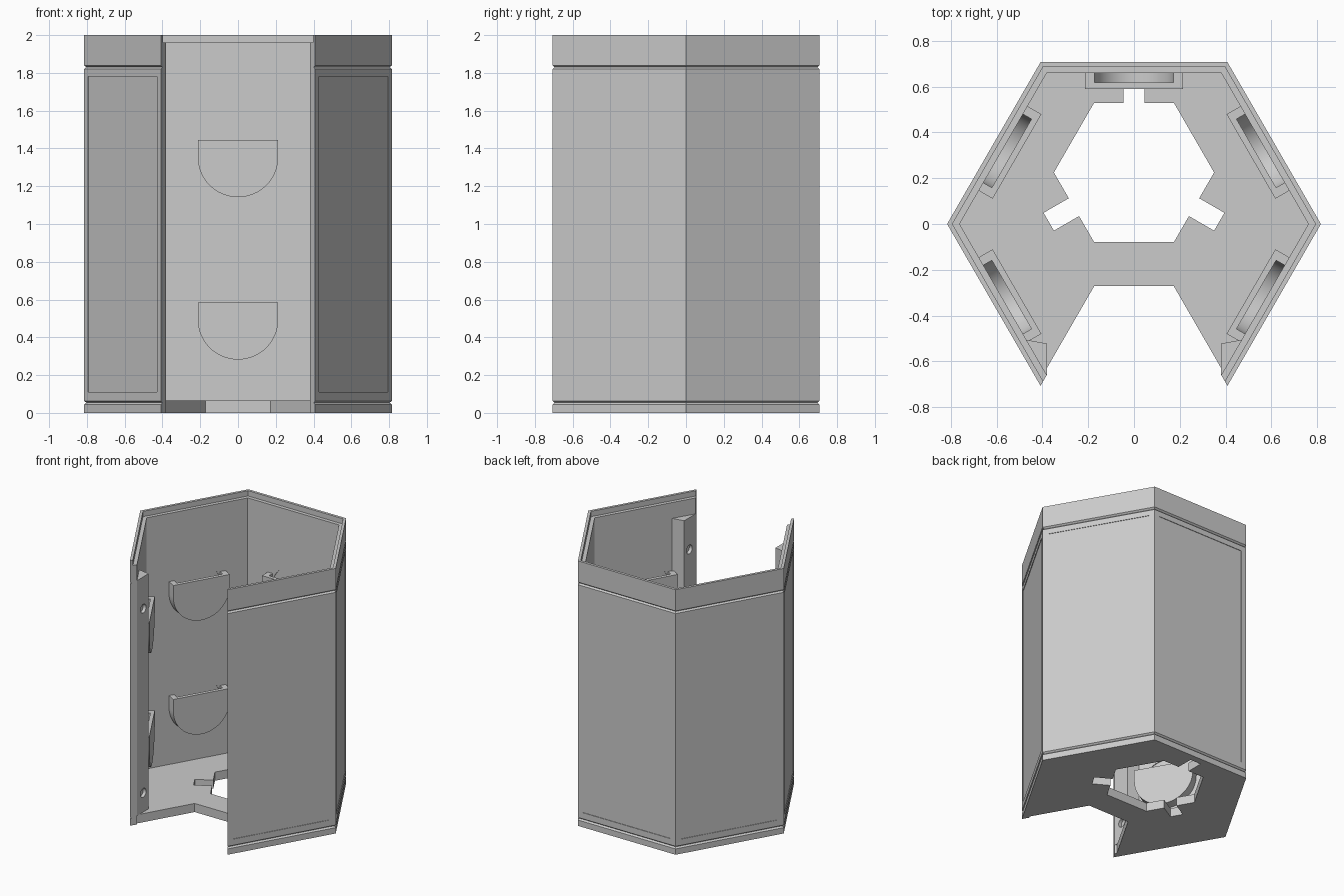
import bpy, bmesh, math
from mathutils import Matrix, Vector

if "Cube" in bpy.data.objects:
    bpy.data.objects.remove(bpy.data.objects["Cube"])

C30 = math.cos(math.pi / 6)
WALL_ANGLES = [math.radians(a) for a in (-120, -60, 0, 60, 120)]
HOLDER_Z = (0.495, 1.355)

gray = bpy.data.materials.new("gray")
gray.diffuse_color = (0.6, 0.6, 0.6, 1)
gray.use_nodes = True
gray.node_tree.nodes["Principled BSDF"].inputs["Base Color"].default_value = gray.diffuse_color


def finish(bm, name):
    bmesh.ops.recalc_face_normals(bm, faces=bm.faces)
    me = bpy.data.meshes.new(name)
    bm.to_mesh(me)
    bm.free()
    ob = bpy.data.objects.new(name, me)
    me.materials.append(gray)
    bpy.context.collection.objects.link(ob)
    return ob


def loft(bm, rings):
    """Closed solid through a list of matching outlines."""
    vs = [[bm.verts.new(p) for p in r] for r in rings]
    n = len(vs[0])
    for a, b in zip(vs, vs[1:]):
        for i in range(n):
            j = (i + 1) % n
            bm.faces.new((a[i], a[j], b[j], b[i]))
    bm.faces.new(vs[0])
    bm.faces.new(vs[-1][::-1])


def wall_prism(bm, outline, y0, y1, angle):
    """Outline in the plane of the back wall, turned to another wall."""
    rot = Matrix.Rotation(angle, 3, 'Z')
    loft(bm, [[rot @ Vector((x, y, z)) for x, z in outline] for y in (y0, y1)])


def z_prism(bm, outline, z0, z1):
    loft(bm, [[(x, y, z) for x, y in outline] for z in (z0, z1)])


def boolean(ob, tool, op):
    mod = ob.modifiers.new("bool", 'BOOLEAN')
    mod.operation, mod.object, mod.solver = op, tool, 'EXACT'
    bpy.context.view_layer.objects.active = ob
    bpy.ops.object.modifier_apply(modifier=mod.name)
    bpy.data.objects.remove(tool)


def u_shape(r, zc, top):
    arc = [(r * math.cos(t), zc + r * math.sin(t))
           for t in [math.pi + math.pi * i / 32 for i in range(33)]]
    return arc + [(r, top), (-r, top)]


def circle(r, zc):
    return [(r * math.cos(math.tau * i / 64), zc + r * math.sin(math.tau * i / 64))
            for i in range(64)]


# Five-sided shell: grooved section (distance from axis, height) swept round the hexagon
section = [(.707, 0), (.707, .044), (.695, .054), (.707, .064), (.707, 1.82), (.695, 1.83),
           (.707, 1.84), (.707, 2), (.687, 2), (.687, 1.96), (.66, 1.96), (.66, 0)]
bm = bmesh.new()
loft(bm, [[(d / C30 * math.cos(a), d / C30 * math.sin(a), z) for d, z in section]
          for a in [math.radians(-60 + 60 * i) for i in range(6)]])
shell = finish(bm, "hexagonal_shell")

# Floor with an open front
right = [(.173, -.27), (.401, -.665), (.68 / C30, 0), (.34 / C30, .68)]
bm = bmesh.new()
z_prism(bm, right + [(-x, y) for x, y in reversed(right)], 0, .065)
floor = finish(bm, "floor")

# Hexagonal floor opening with three key notches
hole = []
for k in range(3):
    base = math.radians(90 + 120 * k)
    rot = Matrix.Rotation(base, 2)
    for d, s in ((.303, -.175), (.303, -.045), (.43, -.045),
                 (.43, .045), (.303, .045), (.303, .175)):
        p = rot @ Vector((d, s))
        hole.append((p.x, p.y + .225))
bm = bmesh.new()
z_prism(bm, hole, -.1, .2)
boolean(floor, finish(bm, "floor_hole_cutter"), 'DIFFERENCE')
boolean(shell, floor, 'UNION')

# Shallow outer panels and round inner recesses on every wall
bm = bmesh.new()
for a in WALL_ANGLES:
    wall_prism(bm, [(-.366, .11), (.366, .11), (.366, 1.78), (-.366, 1.78)], .703, .75, a)
    for zc in HOLDER_Z:
        wall_prism(bm, circle(.175, zc), .63, .667, a)
boolean(shell, finish(bm, "recess_cutter"), 'DIFFERENCE')

# Round-bottomed pocket holders, two per wall
bm, cut = bmesh.new(), bmesh.new()
for a in WALL_ANGLES:
    for zc in HOLDER_Z:
        wall_prism(bm, u_shape(.213, zc, zc + .09), .59, .66, a)
        wall_prism(cut, u_shape(.173, zc, zc + .2), .617, .70, a)
holders = finish(bm, "pocket_holders")
boolean(holders, finish(cut, "pocket_cutter"), 'DIFFERENCE')

# Door jambs at the open front, each with two round holes
bm, cut = bmesh.new(), bmesh.new()
for s in (1, -1):
    z_prism(bm, [(s * x, y) for x, y in ((.381, -.66), (.381, -.522), (.47, -.506))], .065, 1.84)
    for z in (.21, 1.6):
        loft(cut, [[(s * x, -.585 + .033 * math.cos(math.tau * i / 24),
                     z + .033 * math.sin(math.tau * i / 24)) for i in range(24)]
                   for x in (.33, .405)])
bmesh.ops.recalc_face_normals(cut, faces=cut.faces)
jambs = finish(bm, "front_jambs")
boolean(jambs, finish(cut, "jamb_hole_cutter"), 'DIFFERENCE')

# Smooth the curved walls, keep corners sharp
for ob in (shell, holders, jambs):
    bpy.ops.object.select_all(action='DESELECT')
    ob.select_set(True)
    bpy.context.view_layer.objects.active = ob
    bpy.ops.object.shade_smooth_by_angle(angle=math.radians(30))
